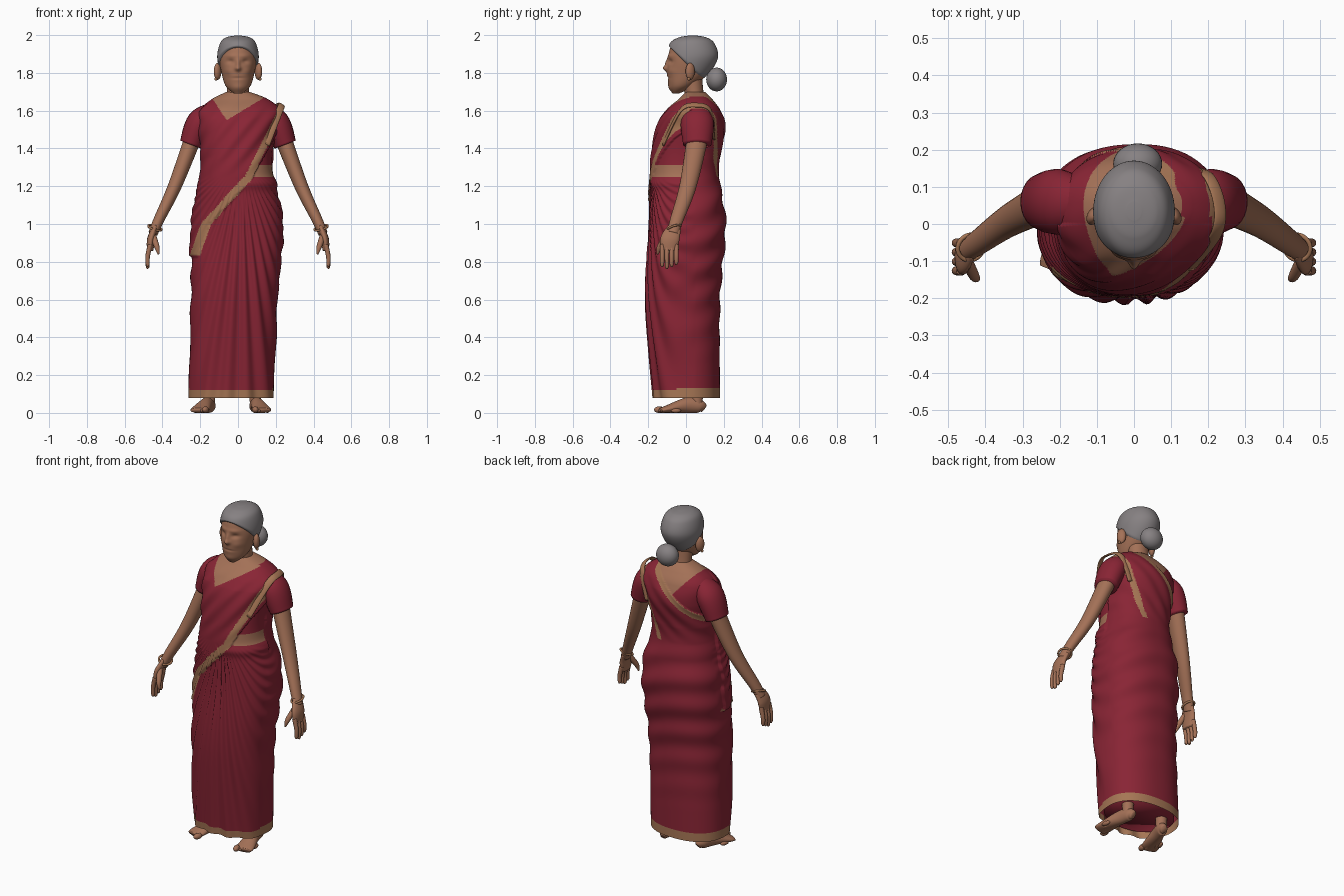
import bpy, bmesh, math
from mathutils import Vector

cube = bpy.data.objects.get("Cube")
if cube:
    bpy.data.objects.remove(cube, do_unlink=True)


def material(name, red, green, blue):
    made = bpy.data.materials.new(name)
    made.use_nodes = True
    made.diffuse_color = (red, green, blue, 1)
    made.node_tree.nodes["Principled BSDF"].inputs["Base Color"].default_value = (red, green, blue, 1)
    return made


RED = material("dark red cloth", .25, .018, .035)
SKIN = material("brown skin", .37, .165, .095)
GOLD = material("tan gold trim", .38, .18, .09)
GREY = material("grey hair", .24, .22, .225)


def clamp(value):
    return max(0, min(1, value))


def bell(value, spread):
    return math.exp(-(value / spread) ** 2)


def ramp(table, key):
    """Piecewise linear lookup."""
    for (start, low), (end, high) in zip(table, table[1:]):
        if key <= end:
            break
    return low + (high - low) * clamp((key - start) / (end - start))


def spline(rows, steps):
    """Smooth curve of tuples through the given rows."""
    padded = [rows[0], *rows, rows[-1]]
    result = []
    for before, start, end, after in zip(padded, padded[1:], padded[2:], padded[3:]):
        for step in range(steps):
            t = step / steps
            result.append([q + t * (r - p) / 2 + t * t * (2 * p - 5 * q + 4 * r - s) / 2
                           + t ** 3 * (3 * q - p - 3 * r + s) / 2
                           for p, q, r, s in zip(before, start, end, after)])
    return result + [list(rows[-1])]


def angles(count):
    return [math.tau * index / count for index in range(count)]


def skin_rings(name, rings, mats, rule=None, bottom=True):
    """Surface through a list of closed rings, coloured by a face rule."""
    bm = bmesh.new()
    loops = [[bm.verts.new(point) for point in ring] for ring in rings]
    for lower, upper in zip(loops, loops[1:]):
        for index in range(len(lower)):
            bm.faces.new((lower[index - 1], lower[index], upper[index], upper[index - 1]))
    if bottom:
        bm.faces.new(loops[0])
    bm.faces.new(loops[-1])
    bmesh.ops.recalc_face_normals(bm, faces=bm.faces)
    for face in bm.faces:
        face.smooth = True
        if rule:
            face.material_index = rule(*face.calc_center_median())
    mesh = bpy.data.meshes.new(name)
    bm.to_mesh(mesh)
    bm.free()
    for mat in mats:
        mesh.materials.append(mat)
    bpy.context.collection.objects.link(bpy.data.objects.new(name, mesh))


def loft(name, rows, mats, steps, segments, power=2, shift=None, **options):
    """Stack of level ovals (z, left, right, front, back) with an outward shift."""
    rings = []
    for z, left, right, front, back in spline(rows, steps):
        ring = []
        for angle in angles(segments):
            across, along = [math.copysign(abs(value) ** (2 / power), value)
                             for value in (math.cos(angle), math.sin(angle))]
            x = (left + right + across * (right - left)) / 2
            y = (front + back + along * (back - front)) / 2
            offset = shift(x, y, z) if shift else 0
            ring.append((x + offset * math.cos(angle), y + offset * math.sin(angle), z))
        rings.append(ring)
    skin_rings(name, rings, mats, **options)


def tube(name, rows, mat, reference=(0, 1, 0), segments=24):
    """Oval tube along a path of (x, y, z, radius across, radius along reference)."""
    path = spline(rows, 8)
    centres = [Vector(row[:3]) for row in path]
    rings = []
    for index, centre in enumerate(centres):
        tangent = (centres[min(index + 1, len(path) - 1)] - centres[max(index - 1, 0)]).normalized()
        along = Vector(reference)
        along = (along - tangent * along.dot(tangent)).normalized()
        across = along.cross(tangent)
        thin, wide = path[index][3:]
        rings.append([centre + across * thin * math.cos(angle) + along * wide * math.sin(angle)
                      for angle in angles(segments)])
    skin_rings(name, rings, [mat])


def finish(name, mat):
    bpy.context.object.name = name
    bpy.context.object.data.materials.append(mat)
    bpy.ops.object.shade_smooth()


def ball(name, location, scale, mat, turn=0):
    bpy.ops.mesh.primitive_uv_sphere_add(location=location, scale=scale, rotation=(0, 0, turn))
    finish(name, mat)


# Draped garment: one shell from hem to neck, with folds and trim
BORDER = [(.8, -.24), (1, -.17), (1.24, .05), (1.6, .23)]
BODY = [(.08, -.26, .19, -.17, .18), (.6, -.25, .21, -.21, .18), (1, -.24, .24, -.19, .21),
        (1.3, -.19, .18, -.18, .17), (1.5, -.2, .2, -.15, .2), (1.6, -.2, .22, -.1, .18),
        (1.66, -.14, .16, -.04, .14), (1.7, -.06, .06, 0, .1)]
WAIST = 1.25


def past_border(x, z):
    return x - ramp(BORDER, z)


def above_back_edge(x, z):
    return z - 1.57 - .9 * x


def folds(x, y, z):
    # Pleats fan out from the waist in front, swags hang behind
    front = clamp(.5 - 10 * y)
    fan = math.atan2(x - .02, 1.36 - z)
    pleats = .009 * math.sin(75 * fan) * (1 + bell(fan, .2)) / 2
    swags = .006 * math.sin(38 * (z + .3 * x + x * x)) * clamp(2 * z - .5)
    offset = clamp(10 * (WAIST - z)) * (front * pleats + (1 - front) * swags)
    # The loose end lies over the bodice in shallow diagonal folds
    fade = clamp(10 * (z - WAIST)) * clamp(10 * (1.66 - z))
    if y > 0:
        if z > WAIST and above_back_edge(x, z) < .02:
            offset += fade * (.007 + .003 * math.sin(55 * (z - x)))
    elif z > .83 and past_border(x, z) < .024:
        offset += .01 * clamp(10 * (1.66 - z)) + fade * .004 * math.sin(48 * (z - 1.3 * x))
    elif z > .83:
        offset += .012 * bell(z - 1.215, .03)
    return offset


def cloth_colour(x, y, z):
    cloth, skin, gold = range(3)
    if z < .128 + .04 * y:
        return gold
    if z > 1.675:
        return skin
    if y < .02:
        side = past_border(x, z)
        if z > .83 and abs(side) < (.028 if z < WAIST else .02):
            return gold
        midriff = side > 0 and WAIST < z < 1.31 and y < -.015
        neckline = 1.55 + max(.6 * (x + .06), -1.5 * (x + .06))
        return skin if midriff or z > neckline else cloth
    if z > WAIST:
        height = above_back_edge(x, z)
        loose_edge = z < 1.63 and abs(x - .06 - .4 * (z - WAIST)) < .016
        if loose_edge or abs(height) < .022 and x < .11:
            return gold
        if height > 0 and z > 1.5 + 1.2 * abs(x):
            return skin
    return cloth


loft("draped_garment", BODY, [RED, SKIN, GOLD], 40, 220, 2.3, folds, rule=cloth_colour, bottom=False)
loft("inner_skirt", [(z + .025, *[.93 * edge for edge in edges]) for z, *edges in BODY[:2]], [RED], 4, 64)
tube("shoulder_border", [(*point, .006, .019) for point in (
    (.15, -.12, 1.42), (.22, -.03, 1.6), (.23, .05, 1.63), (.2, .13, 1.6), (.15, .15, 1.45))],
    GOLD, (1, 0, -.7))

# Head with sculpted face
HEAD = [(z, -half, half, front, back) for z, half, front, back in (
    (1.69, .02, -.07, -.04), (1.73, .065, -.09, .04), (1.8, .087, -.1, .12), (1.88, .1, -.095, .16),
    (1.95, .085, -.075, .14), (1.98, .055, -.03, .1), (1.99, .01, .02, .05))]
# Each feature: x, z, spread in x, spread in z, height
FEATURES = {"eye": (.04, 1.86, .02, .012, -.01), "brow": (.03, 1.89, .03, .01, .004),
            "cheek": (.05, 1.81, .02, .02, .004), "nose": (0, 1.845, .01, .03, .012),
            "nose_tip": (0, 1.823, .015, .012, .016), "mouth": (0, 1.772, .03, .004, -.006),
            "chin": (0, 1.72, .03, .02, .005)}


def face_relief(x, y, z):
    if y > 0:
        return 0
    return sum(height * bell(abs(x) - centre, wide) * bell(z - level, tall)
               for centre, level, wide, tall, height in FEATURES.values())


def hair_cover(x, y, z):
    return .022 * clamp(50 * (y + z - 1.84)) - .012


loft("head", HEAD, [SKIN], 14, 112, shift=face_relief)
loft("hair", [(z + .007, *edges) for z, *edges in HEAD], [GREY], 14, 96, shift=hair_cover)
ball("hair_bun", (.01, .162, 1.765), (.066, .055, .063), GREY)
tube("neck", [(0, .055, 1.62, .075, .06), (0, .045, 1.68, .06, .05), (0, .03, 1.78, .06, .055)], SKIN)

# Arms, hands and sleeves
for side, sign in (("left", 1), ("right", -1)):
    def limb(part, rows, mat=SKIN, widen=1):
        tube(side + "_" + part, [(sign * x, y, z, radius, radius * widen) for x, y, z, radius in rows], mat)

    limb("sleeve", [(.12, .06, 1.61, .04), (.2, .06, 1.54, .07), (.25, .06, 1.42, .06)], RED, 1.25)
    limb("arm", [(.24, .06, 1.45, .045), (.335, .01, 1.2, .036), (.42, -.05, 1.02, .028),
                 (.45, -.07, .95, .025)], widen=1.25)
    limb("palm", [(.44, -.06, .98, .015), (.46, -.085, .92, .021), (.465, -.09, .86, .017)], widen=2.4)
    for index, finger in enumerate(("index", "middle", "ring", "little")):
        y = .025 * index - .126
        tip = .765 + .01 * abs(index - 1)
        limb(finger + "_finger", [(.465, y, .89, .013), (.478, y, .83, .012), (.478, y, tip + .01, .01),
                                  (.475, y, tip, .004)])
    limb("thumb", [(.45, -.1, .94, .016), (.43, -.14, .88, .014), (.42, -.15, .84, .005)])
    bpy.ops.mesh.primitive_torus_add(major_radius=.036, minor_radius=.006,
                                     location=(sign * .44, -.063, .98), rotation=(.3, -.3 * sign, 0))
    finish(side + "_bangle", GOLD)
    ball(side + "_ear", (sign * .108, .022, 1.808), (.018, .026, .045), SKIN, sign / 2)
    ball(side + "_earring", (sign * .117, .015, 1.768), (.008, .008, .009), GOLD)

# Bare feet
for side, sign, heel, toe in (("left", 1, Vector((.085, .095)), Vector((.13, -.135))),
                              ("right", -1, Vector((-.14, .085)), Vector((-.21, -.125)))):
    way = toe - heel
    across = Vector((-way.y, way.x)).normalized() * sign
    tube(side + "_foot", [(*(heel + way * along), tall, wide, tall) for along, tall, wide in (
        (0, .02, .015), (.1, .035, .03), (.4, .04, .035), (.85, .02, .05), (1, .013, .045))], SKIN, (0, 0, 1))
    for index, digit in enumerate(("big", "second", "third", "fourth", "little")):
        radius = .012 if index else .017
        spot = toe + across * .02 * (index - 2) - way * .08 * index
        ball(side + "_" + digit + "_toe", (*spot, radius), (radius, .027, radius), SKIN,
             math.atan2(way.x, -way.y))
    ankle = heel + way * .16
    tube(side + "_leg", [(*ankle, height, radius, radius) for height, radius in (
        (.04, .03), (.1, .032), (.35, .05))], SKIN)
